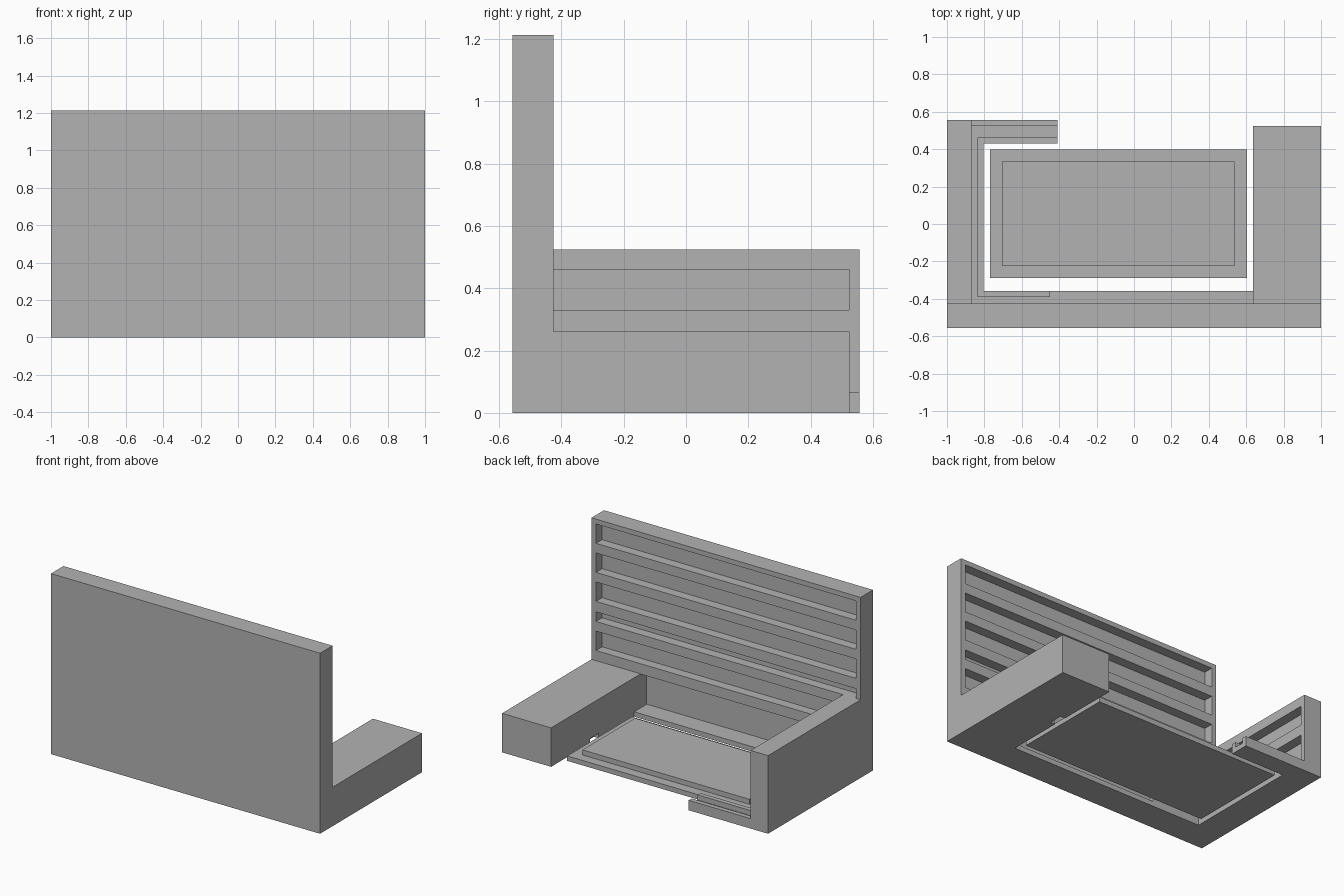
import bpy
import bmesh

cube = bpy.data.objects.get("Cube")
if cube:
    bpy.data.objects.remove(cube, do_unlink=True)

grey = bpy.data.materials.new("plain_grey")
grey.use_nodes = True
grey.diffuse_color = (0.45, 0.45, 0.45, 1)
bsdf = next(n for n in grey.node_tree.nodes if n.type == "BSDF_PRINCIPLED")
bsdf.inputs["Base Color"].default_value = grey.diffuse_color


def box(name, x, y, z):
    """Box spanning the (low, high) pairs on each axis."""
    bm = bmesh.new()
    bmesh.ops.create_cube(bm, size=1)
    for v in bm.verts:
        v.co = [span[0] if c < 0 else span[1] for c, span in zip(v.co, (x, y, z))]
    mesh = bpy.data.meshes.new(name)
    bm.to_mesh(mesh)
    bm.free()
    mesh.materials.append(grey)
    obj = bpy.data.objects.new(name, mesh)
    bpy.context.collection.objects.link(obj)
    return obj


def cut(obj, *spans):
    """Carve a box out of an object."""
    cutter = box("cutter", *spans)
    cutter.hide_render = True
    mod = obj.modifiers.new("recess", "BOOLEAN")
    mod.operation = "DIFFERENCE"
    mod.solver = "EXACT"
    mod.object = cutter
    bpy.context.view_layer.objects.active = obj
    bpy.ops.object.modifier_apply(modifier=mod.name)
    bpy.data.objects.remove(cutter, do_unlink=True)


BACK, FRONT = 0.557, -0.557
WALL_Y, WALL_IN = -0.425, -0.49      # wall rear face and groove depth
SIDE_X, SIDE_IN = -0.87, -0.935      # side panel inner face and groove depth
FLOOR, RIM = 0.033, 0.067            # channel floor and rim heights
BLOCK_X = 0.635

# Tall wall and low side panel
wall = box("front_wall", (-1, 1), (FRONT, WALL_Y), (0, 1.213))
side = box("side_panel", (-1, SIDE_X), (WALL_Y, BACK), (0, 0.525))

# Upper grooves in the wall
for z in ((1.05, 1.18), (0.855, 0.985), (0.66, 0.79), (0.525, 0.59)):
    cut(wall, (-0.967, 0.967), (WALL_IN, -0.3), z)

# Grooves that run round the corner from the wall to the side panel
for z, end in (((0.33, 0.46), 0.967), ((FLOOR, 0.26), BLOCK_X)):
    for part in (wall, side):
        cut(part, (SIDE_IN, end), (WALL_IN, -0.3), z)
        cut(part, (SIDE_IN, -0.7), (WALL_IN, 0.524), z)

# Solid block on the other side, with a small notch in its lower edge
block = box("side_block", (BLOCK_X, 1), (WALL_Y, 0.525), (0, 0.262))
cut(block, (0.6, 0.67), (0.02, 0.11), (-0.1, FLOOR))

# Channel floor along the wall, side panel and rear foot
box("wall_ledge", (SIDE_X, BLOCK_X), (WALL_Y, -0.357), (0, FLOOR))
box("side_ledge", (SIDE_X, -0.805), (-0.357, 0.43), (0, FLOOR))
box("rear_foot", (SIDE_X, -0.41), (0.43, BACK), (0, FLOOR))

# Raised rims of the channel
box("wall_rim", (-0.838, -0.45), (-0.39, -0.357), (FLOOR, RIM))
box("side_rim", (-0.838, -0.805), (-0.357, 0.43), (FLOOR, RIM))
box("foot_inner_rim", (-0.838, -0.41), (0.43, 0.462), (FLOOR, RIM))
box("foot_outer_rim", (SIDE_X, -0.41), (0.525, BACK), (FLOOR, RIM))

# Stepped floor slab
box("floor_slab", (-0.77, 0.605), (-0.29, 0.398), (0, FLOOR))
box("floor_step", (-0.705, 0.537), (-0.225, 0.333), (FLOOR, RIM))
